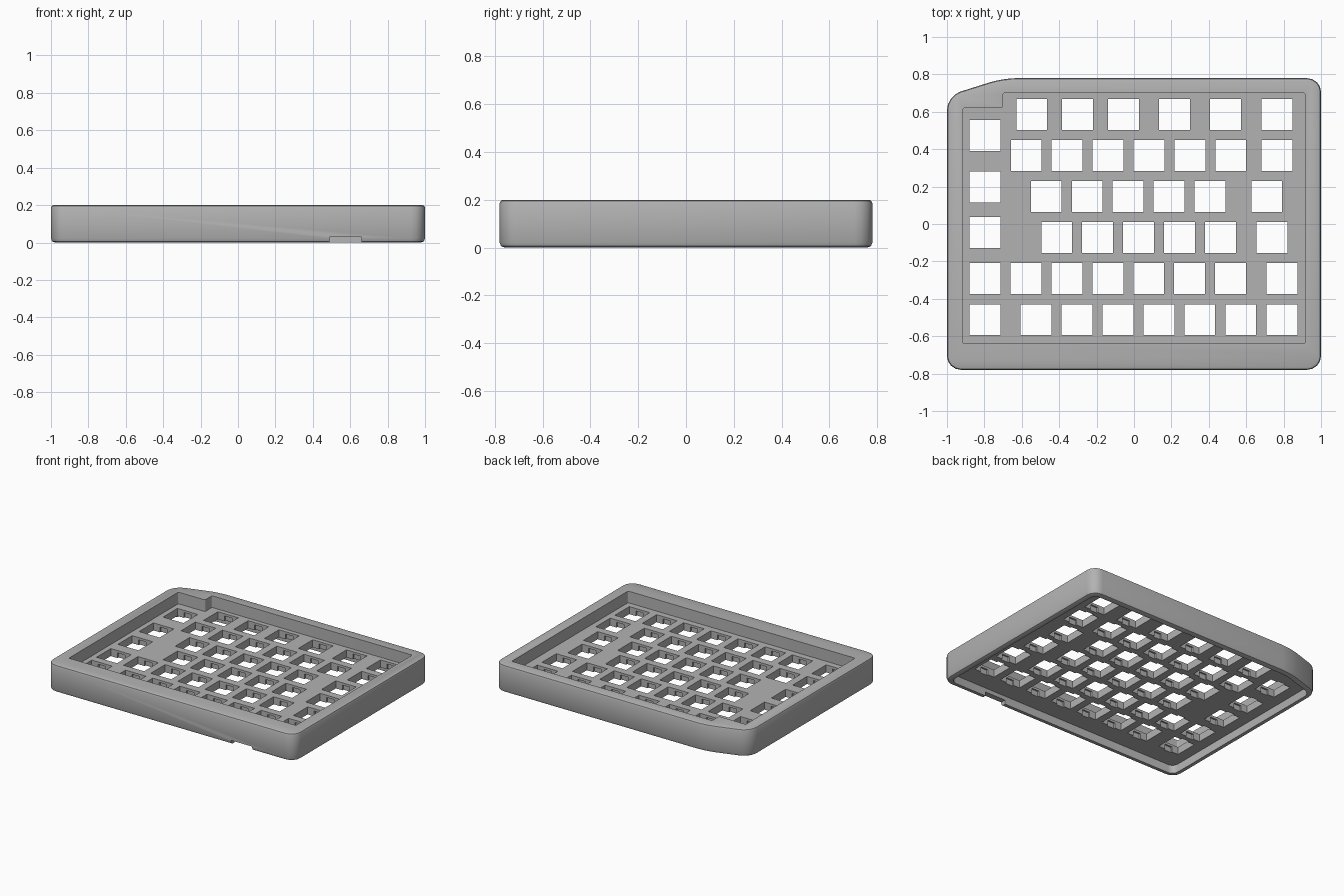
import bpy
import bmesh
from mathutils import Vector

if "Cube" in bpy.data.objects:
    bpy.data.objects.remove(bpy.data.objects["Cube"])

PLATE_TOP, PLATE_BOTTOM, HEIGHT = 0.115, 0.06, 0.2
HOLE = 0.165

grey = bpy.data.materials.new("mid_grey")
grey.use_nodes = True
colour = (0.45, 0.45, 0.45, 1)
grey.diffuse_color = colour
grey.node_tree.nodes["Principled BSDF"].inputs["Base Color"].default_value = colour


def finish(name, bm):
    bmesh.ops.recalc_face_normals(bm, faces=bm.faces)
    mesh = bpy.data.meshes.new(name)
    bm.to_mesh(mesh)
    bm.free()
    mesh.materials.append(grey)
    obj = bpy.data.objects.new(name, mesh)
    bpy.context.collection.objects.link(obj)
    return obj


def prism(outline, z0, z1, radius):
    """Extrude an outline and round its upright corners."""
    bm = bmesh.new()
    face = bm.faces.new([bm.verts.new((x, y, z0)) for x, y in outline])
    top = bmesh.ops.extrude_face_region(bm, geom=[face])["geom"]
    bmesh.ops.translate(bm, vec=(0, 0, z1 - z0),
                        verts=[v for v in top if isinstance(v, bmesh.types.BMVert)])
    upright = [e for e in bm.edges if abs(e.verts[0].co.z - e.verts[1].co.z) > 0.01]
    bmesh.ops.bevel(bm, geom=upright, offset=radius, segments=4, profile=0.5,
                    affect="EDGES")
    return bm


def chamfer(bm, z, size):
    edges = [e for e in bm.edges if all(abs(v.co.z - z) < 1e-4 for v in e.verts)]
    bmesh.ops.bevel(bm, geom=edges, offset=size, segments=2, profile=0.5, affect="EDGES")


def boxes(name, centres, size):
    bm = bmesh.new()
    for centre in centres:
        verts = bmesh.ops.create_cube(bm, size=1)["verts"]
        bmesh.ops.scale(bm, vec=size, verts=verts)
        bmesh.ops.translate(bm, vec=centre, verts=verts)
    return finish(name, bm)


def inset(outline, d):
    """Move every side of an anticlockwise outline inwards by d."""
    pts = [Vector(p) for p in outline]
    result = []
    for i, p in enumerate(pts):
        a = (p - pts[i - 1]).normalized()
        b = (pts[(i + 1) % len(pts)] - p).normalized()
        na, nb = Vector((-a.y, a.x)), Vector((-b.y, b.x))
        result.append(p + (na + nb) * d / (1 + na.dot(nb)))
    return result


# Case body with its slanted back corner
outline = [(-1, -0.78), (1, -0.78), (1, 0.78), (-0.7, 0.78), (-1, 0.685)]
bm = prism(outline, 0, HEIGHT, 0.075)
chamfer(bm, HEIGHT, 0.015)
chamfer(bm, 0, 0.022)
case = finish("keyboard_case", bm)

# Upper recess with a step in the back corner, and the open underside
recess = [(-0.915, -0.64), (0.915, -0.64), (0.915, 0.7),
          (-0.7, 0.7), (-0.7, 0.62), (-0.915, 0.62)]
top_cutter = finish("top_recess_cutter", prism(recess, PLATE_TOP, 0.4, 0.01))
base_cutter = finish("underside_cutter",
                     prism(inset(outline, 0.04), -0.2, PLATE_BOTTOM, 0.045))

# Key holes: row height and the centres along the row
pitch = 0.2187
rows = [
    (0.585, [-0.547, -0.303, -0.056, 0.217, 0.49, 0.764]),
    (0.367, [-0.576 + pitch * i for i in range(6)] + [0.764]),
    (0.147, [-0.469 + pitch * i for i in range(5)] + [0.71]),
    (-0.072, [-0.413 + pitch * i for i in range(5)] + [0.737]),
    (-0.292, [-0.796 + pitch * i for i in range(7)] + [0.791]),
    (-0.512, [-0.796] + [-0.523 + pitch * i for i in range(6)] + [0.791]),
    (0.474, [-0.796]), (0.198, [-0.796]), (-0.046, [-0.796]),
]
keys = [(x, y) for y, xs in rows for x in xs]
hole_cutter = boxes("key_hole_cutter", [(x, y, 0.1) for x, y in keys],
                    (HOLE, HOLE, 0.3))

# Clip pockets under the lip of each key hole
clip_cutter = boxes("clip_pocket_cutter", [(x, y, 0.048) for x, y in keys],
                    (0.06, HOLE + 0.024, 0.1))

# Finger notch under the front wall
notch_cutter = boxes("front_notch_cutter", [(0.575, -0.77, 0)], (0.17, 0.12, 0.06))

for cutter in (top_cutter, base_cutter, hole_cutter, clip_cutter, notch_cutter):
    cutter.hide_render = True
    mod = case.modifiers.new(cutter.name, "BOOLEAN")
    mod.operation = "DIFFERENCE"
    mod.solver = "EXACT"
    mod.object = cutter

# Bake the cuts and drop the cutters
bpy.context.view_layer.update()
graph = bpy.context.evaluated_depsgraph_get()
baked = bpy.data.meshes.new_from_object(case.evaluated_get(graph))
case.modifiers.clear()
case.data = baked
for cutter in (top_cutter, base_cutter, hole_cutter, clip_cutter, notch_cutter):
    bpy.data.objects.remove(cutter)
case.data.materials.clear()
case.data.materials.append(grey)
for poly in case.data.polygons:
    poly.material_index = 0

bpy.ops.object.select_all(action="DESELECT")
case.select_set(True)
bpy.context.view_layer.objects.active = case
bpy.ops.object.shade_smooth_by_angle(angle=0.5)
